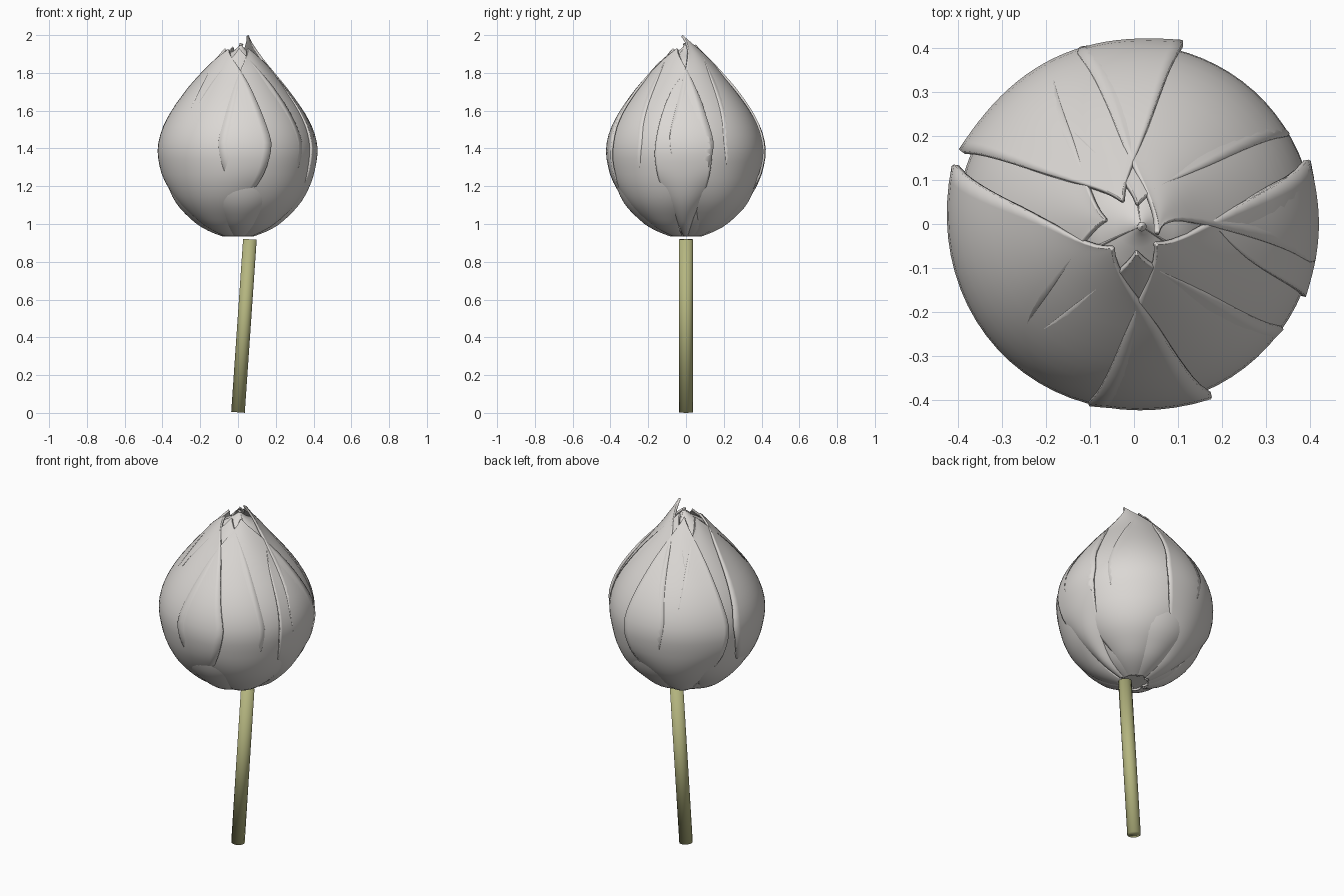
import bpy, bmesh, math
from mathutils import Vector

if "Cube" in bpy.data.objects:
    bpy.data.objects.remove(bpy.data.objects["Cube"])

def material(name, rgb):
    m = bpy.data.materials.new(name)
    m.diffuse_color = (*rgb, 1)
    m.use_nodes = True
    m.node_tree.nodes["Principled BSDF"].inputs["Base Color"].default_value = m.diffuse_color
    return m

petal_mat = material("pale petal", (0.71, 0.685, 0.66))
stem_mat = material("stem green", (0.46, 0.465, 0.215))

def curve(pts, x):
    """Smooth (Catmull-Rom style) interpolation through (x, value) points."""
    if x <= pts[0][0]:
        return pts[0][1]
    if x >= pts[-1][0]:
        return pts[-1][1]
    def slope(k):
        a, b = pts[max(k - 1, 0)], pts[min(k + 1, len(pts) - 1)]
        return (b[1] - a[1]) / (b[0] - a[0])
    for k in range(len(pts) - 1):
        (x0, y0), (x1, y1) = pts[k], pts[k + 1]
        if x <= x1:
            h = x1 - x0
            s = (x - x0) / h
            return ((2*s**3 - 3*s*s + 1) * y0 + (s**3 - 2*s*s + s) * h * slope(k)
                    + (3*s*s - 2*s**3) * y1 + (s**3 - s*s) * h * slope(k + 1))

# bud radius by height, and relative petal half-width by fraction of petal height
BASE = 0.935
PROFILE = [(0.935, .085), (0.96, .15), (1.0, .22), (1.1, .322), (1.2, .38), (1.3, .41),
           (1.4, .421), (1.5, .398), (1.6, .346), (1.7, .272), (1.8, .187), (1.9, .10),
           (1.95, .055), (2.0, .012)]
WIDTH = [(0, .42), (.08, .52), (.27, .87), (.47, 1.0), (.57, .98), (.79, .86),
         (.88, .72), (.93, .54), (.965, .33), (1, .03)]
CORE_WIDTH = [(0, .6), (.3, 1), (1, 1)]

def finish(bm, name, mat):
    me = bpy.data.meshes.new(name)
    bm.to_mesh(me)
    bm.free()
    me.materials.append(mat)
    ob = bpy.data.objects.new(name, me)
    bpy.context.collection.objects.link(ob)
    return ob

def petal(name, centre, half, scale, top, lean=(0, 0), flare=0.014, core=False):
    nu, nt = 24, 36
    bm = bmesh.new()
    rows = []
    for j in range(nt + 1):
        f = 0.5 - 0.5 * math.cos(math.pi * j / nt)
        z = BASE + (top - BASE) * f
        w = half * curve(CORE_WIDTH if core else WIDTH, f)
        low = max(0, (1.27 - z) / 0.33)
        high = min(1, max(0, (z - 1.15) / 0.2)) * min(1, (top - z) / 0.2)
        tip = max(0, (z - 1.8) / 0.2) ** 2
        # under-petals swell out to the bud surface near the base
        sc = scale if core else scale + (1 - scale) * min(1, 1.8 * low)
        if core:
            sc *= max(0.03, min(1, (top - z) / 0.08))
        row = []
        for i in range(nu + 1):
            u = 2 * i / nu - 1
            a = math.radians(centre + u * w)
            # cupped near the base, edges lifting slightly higher up
            r = curve(PROFILE, z) * sc * (1 - 0.15 * low * u * u) + flare * high * u ** 4
            row.append(bm.verts.new((r * math.cos(a) + lean[0] * tip,
                                     r * math.sin(a) + lean[1] * tip, z)))
        rows.append(row)
    for j in range(nt):
        for i in range(nu):
            bm.faces.new((rows[j][i], rows[j][i+1], rows[j+1][i+1], rows[j+1][i])).smooth = True
    s = finish(bm, name, petal_mat).modifiers.new("thickness", 'SOLIDIFY')
    s.thickness = 0.012
    s.offset = -1

# outer petals
petal("front_left_petal", 228, 66, 1.0, 1.925)
petal("front_right_petal", 318, 62, .98, 1.93)
petal("back_left_petal", 116, 41, .995, 1.94)
petal("back_right_petal", 48, 60, .968, 2.0, (0.05, -0.025))
petal("right_petal", 358, 21, 1.0, 1.80, flare=0.004)
# inner petals showing in the gaps
petal("left_inner_petal", 172, 55, .958, 1.93)
petal("front_inner_petal", 275, 50, .955, 1.93)
petal("back_inner_petal", 80, 50, .94, 1.95)
# closed heart of the bud
for k in range(3):
    petal("heart_petal_%d" % (k + 1), 30 + 120 * k, 62, .90, 1.955, (0.03, -0.01), 0, True)

# small plug closing the underside of the bud
bm = bmesh.new()
bmesh.ops.create_cone(bm, cap_ends=True, segments=24, radius1=0.085, radius2=0.12, depth=0.02)
bmesh.ops.translate(bm, verts=bm.verts, vec=(0, 0, 0.955))
finish(bm, "bud_base", petal_mat)

# leaning stem, one smooth-shaded cylinder including its caps
foot, head = Vector((0, 0, 0.003)), Vector((0.063, 0, 0.919))
axis = head - foot
bm = bmesh.new()
bmesh.ops.create_cone(bm, cap_ends=True, segments=24, radius1=0.036, radius2=0.036,
                      depth=axis.length)
for fc in bm.faces:
    fc.smooth = True
stem = finish(bm, "stem", stem_mat)
stem.location = (foot + head) / 2
stem.rotation_euler = (0, math.atan2(axis.x, axis.z), 0)
